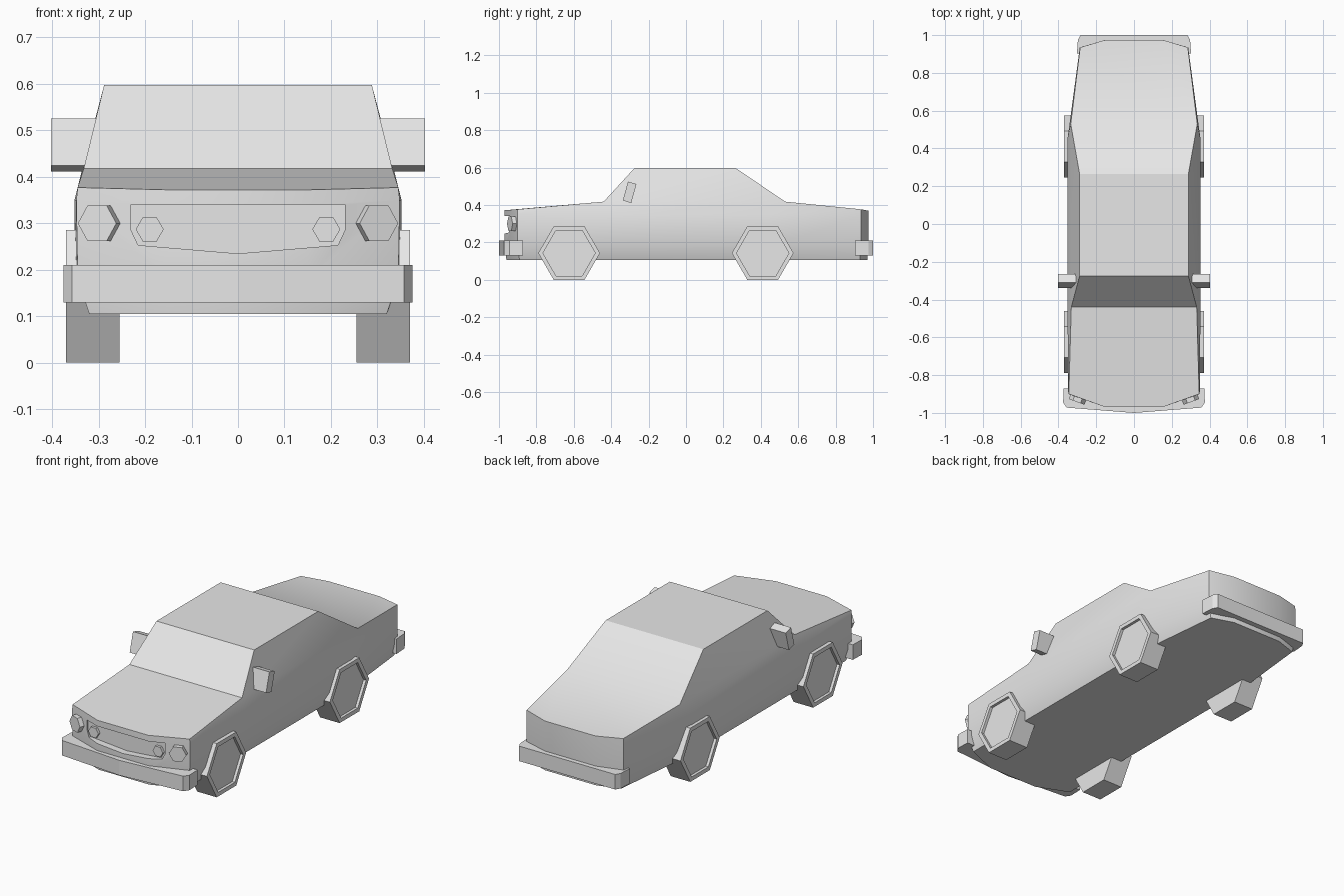
import bpy, bmesh, math
from mathutils import Vector

cube = bpy.data.objects.get("Cube")
if cube:
    bpy.data.objects.remove(cube)

grey = bpy.data.materials.new("light_grey")
grey.use_nodes = True
grey.diffuse_color = (0.8, 0.8, 0.8, 1)
grey.node_tree.nodes["Principled BSDF"].inputs["Base Color"].default_value = grey.diffuse_color


def finish(name, bm, mirror=False):
    bmesh.ops.recalc_face_normals(bm, faces=bm.faces)
    mesh = bpy.data.meshes.new(name)
    bm.to_mesh(mesh)
    bm.free()
    mesh.materials.append(grey)
    obj = bpy.data.objects.new(name, mesh)
    bpy.context.collection.objects.link(obj)
    if mirror:
        obj.modifiers.new("Mirror", 'MIRROR').use_mirror_merge = False
    return obj


def prism(name, points, offset, mirror=False, rim=None):
    """Extrude an outline; rim = (width, depth) sinks the far cap."""
    bm = bmesh.new()
    offset = Vector(offset)
    near = [bm.verts.new(p) for p in points]
    far = [bm.verts.new(Vector(p) + offset) for p in points]
    bm.faces.new(near)
    cap = bm.faces.new(far)
    n = len(near)
    for i in range(n):
        j = (i + 1) % n
        bm.faces.new((near[i], near[j], far[j], far[i]))
    if rim:
        bmesh.ops.recalc_face_normals(bm, faces=bm.faces)
        bmesh.ops.inset_region(bm, faces=[cap], thickness=rim[0])
        sunk = bmesh.ops.extrude_face_region(bm, geom=[cap])
        verts = [v for v in sunk["geom"] if isinstance(v, bmesh.types.BMVert)]
        bmesh.ops.translate(bm, verts=verts, vec=-offset.normalized() * rim[1])
        if cap.is_valid:
            bm.faces.remove(cap)
    return finish(name, bm, mirror)


def hexagon(center, radius, side, up_scale=1.0):
    center, side = Vector(center), Vector(side)
    return [center + radius * (math.cos(k * math.pi / 3) * side
            + math.sin(k * math.pi / 3) * up_scale * Vector((0, 0, 1))) for k in range(6)]


def both_sides(half):
    """Complete a half outline with its mirror image."""
    return half + [(-p[0],) + tuple(p[1:]) for p in reversed(half)]


# Body: stacked outlines from sill to shoulder, then the cabin on top
levels = [
    [(.15, -.96, .105), (.32, -.89, .105), (.32, -.44, .105),
     (.32, .45, .105), (.27, .93, .105), (.15, .97, .105)],
    [(.15, -.97, .18), (.345, -.9, .18), (.352, -.44, .18),
     (.352, .45, .18), (.287, .935, .18), (.15, .975, .18)],
    [(.15, -.97, .345), (.348, -.9, .35), (.352, -.44, .35),
     (.352, .45, .35), (.287, .935, .345), (.15, .975, .34)],
    [(.15, -.97, .372), (.345, -.9, .377), (.332, -.44, .418),
     (.335, .53, .418), (.285, .935, .377), (.15, .975, .37)],
]
bm = bmesh.new()
rings = [[bm.verts.new(p) for p in both_sides(level)] for level in levels]
for low, high in zip(rings, rings[1:]):
    for i in range(12):
        j = (i + 1) % 12
        bm.faces.new((low[i], low[j], high[j], high[i]))
bm.faces.new(rings[0])
s = rings[-1]
roof = [bm.verts.new(p) for p in both_sides([(.288, -.275, .598), (.288, .265, .598)])]
bm.faces.new((s[0], s[1], s[2], s[9], s[10], s[11]))     # hood
bm.faces.new((s[3], s[4], s[5], s[6], s[7], s[8]))       # boot lid
bm.faces.new((s[2], roof[0], roof[3], s[9]))             # windscreen
bm.faces.new((s[3], s[8], roof[2], roof[1]))             # rear window
bm.faces.new((s[2], s[3], roof[1], roof[0]))             # cabin sides
bm.faces.new((s[9], roof[3], roof[2], s[8]))
bm.faces.new(roof)
body = finish("body", bm)

# Grille recess cut into the nose
cutter = prism("grille_cutter", both_sides([(.23, -1.1, .34), (.23, -1.1, .285),
               (.215, -1.1, .253), (.001, -1.1, .235)]), (0, .167, 0))
cut = body.modifiers.new("Grille", 'BOOLEAN')
cut.operation, cut.solver, cut.object = 'DIFFERENCE', 'EXACT', cutter
bpy.ops.object.select_all(action='DESELECT')
bpy.context.view_layer.objects.active = body
body.select_set(True)
bpy.ops.object.modifier_apply(modifier="Grille")
bpy.data.objects.remove(cutter)
bpy.ops.object.shade_smooth_by_angle(angle=math.radians(30))

# Lamps: main pair on the angled corners, small pair in the grille
tilt = math.radians(20)
out = Vector((math.sin(tilt), -math.cos(tilt), 0))
across = (math.cos(tilt), math.sin(tilt), 0)
prism("headlights", hexagon((.291, -.908, .3), .044, across), out * .036, True)
prism("grille_lamps", hexagon((.19, -.925, .287), .03, (1, 0, 0)), (0, -.022, 0), True)

# Bumpers
prism("front_bumper", both_sides([(.001, -1, .13), (.357, -.972, .13),
      (.375, -.945, .13), (.373, -.872, .13)]), (0, 0, .08))
prism("rear_bumper", both_sides([(.283, 1, .13), (.297, .975, .13),
      (.302, .903, .13)]), (0, 0, .08))

# Wheels with sunken hub faces
for name, y in (("front_wheels", -.625), ("rear_wheels", .41)):
    prism(name, hexagon((.255, y, .143), .165, (0, 1, 0)), (.115, 0, 0), True, (.025, .015))

# Door mirrors
prism("door_mirrors", [(.305, -.31, .525), (.305, -.265, .512),
      (.305, -.293, .411), (.305, -.338, .424)], (.097, 0, 0), True)
